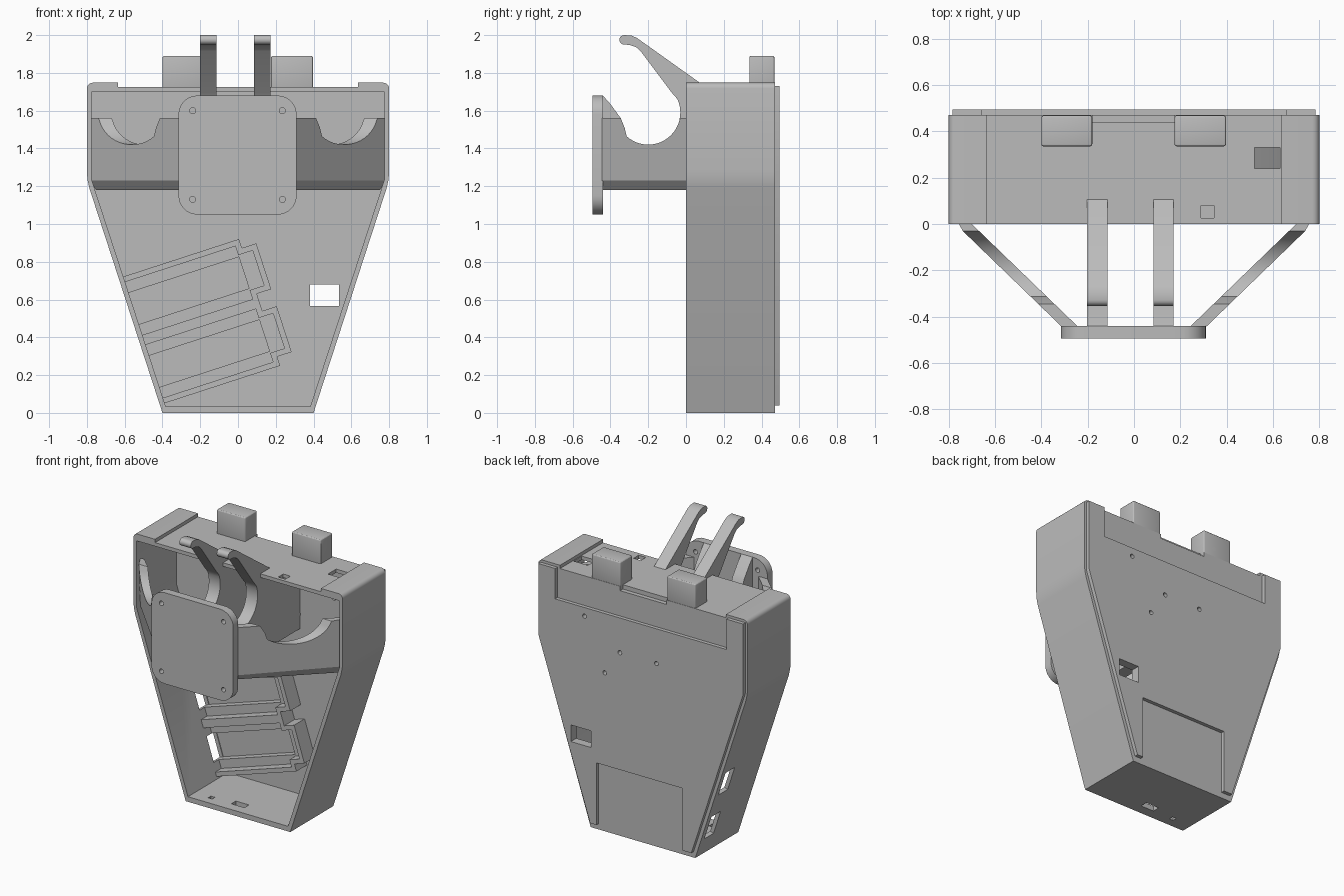
import bpy, bmesh, math
from mathutils import Vector

cube = bpy.data.objects.get("Cube")
if cube:
    bpy.data.objects.remove(cube, do_unlink=True)

grey = bpy.data.materials.new("plain_grey")
grey.use_nodes = True
grey.diffuse_color = (0.5, 0.5, 0.5, 1)
grey.node_tree.nodes["Principled BSDF"].inputs["Base Color"].default_value = (0.5, 0.5, 0.5, 1)


def along_y(p, t):
    return Vector((p[0], t, p[1]))


def along_x(p, t):
    return Vector((t, p[0], p[1]))


# Local frame of the slanted side wall: u points inward, v runs up the wall
TILT = math.atan2(0.4, 1.23)


def along_wall(p, t):
    c, s = math.cos(TILT), math.sin(TILT)
    return Vector((-0.4 + p[0] * c - p[1] * s, t, p[0] * s + p[1] * c))


def prism(name, pts, a, b, place=along_y):
    """Extrude a 2D outline between two depths; place() maps it to 3D."""
    bm = bmesh.new()
    ends = [[bm.verts.new(place(p, t)) for p in pts] for t in (a, b)]
    bm.faces.new(ends[0])
    bm.faces.new(ends[1][::-1])
    n = len(pts)
    for i in range(n):
        j = (i + 1) % n
        bm.faces.new((ends[0][i], ends[1][i], ends[1][j], ends[0][j]))
    bmesh.ops.recalc_face_normals(bm, faces=bm.faces)
    mesh = bpy.data.meshes.new(name)
    bm.to_mesh(mesh)
    bm.free()
    mesh.materials.append(grey)
    obj = bpy.data.objects.new(name, mesh)
    bpy.context.collection.objects.link(obj)
    return obj


def rect(x0, x1, z0, z1):
    return [(x0, z0), (x1, z0), (x1, z1), (x0, z1)]


def arc(cx, cz, r, start, end, steps):
    angles = [math.radians(start + (end - start) * i / steps) for i in range(steps + 1)]
    return [(cx + r * math.cos(a), cz + r * math.sin(a)) for a in angles]


def disc(x, z, r):
    return arc(x, z, r, 0, 337.5, 15)


def mirrored(half):
    """Complete a right-hand half outline with its mirror image."""
    return half + [(-x, z) for x, z in reversed(half)]


def apply(obj, mod):
    with bpy.context.temp_override(object=obj, active_object=obj):
        bpy.ops.object.modifier_apply(modifier=mod.name)


def cut(targets, cutter):
    cutter.hide_render = True
    for obj in targets:
        mod = obj.modifiers.new("cut", "BOOLEAN")
        mod.operation = "DIFFERENCE"
        mod.solver = "EXACT"
        mod.object = cutter
        apply(obj, mod)
    bpy.data.objects.remove(cutter, do_unlink=True)


def bevel(obj, width):
    mod = obj.modifiers.new("bevel", "BEVEL")
    mod.width = width
    mod.segments = 3
    apply(obj, mod)


# Housing: tapered open-front box with raised top corners
outline = mirrored([(0.4, 0), (0.787, 1.19), (0.797, 1.235), (0.8, 1.28)]
                   + arc(0.77, 1.718, 0.03, 0, 90, 5) + [(0.635, 1.748), (0.635, 1.725)])
housing = prism("housing", outline, 0, 0.47)
inner = mirrored([(0.383, 0.035), (0.775, 1.235), (0.775, 1.70)])
cut([housing], prism("cavity", inner, -0.1, 0.435))

# Back plate with a shallow panel opening below and a wide notch at the top
back = ([(0.34, 0.04), (0.387, 0.04), (0.783, 1.24), (0.783, 1.73), (0.655, 1.73), (0.655, 1.52)]
        + [(-0.655, 1.52), (-0.655, 1.73), (-0.783, 1.73), (-0.783, 1.24), (-0.387, 0.04)]
        + [(-0.32, 0.04), (-0.32, 0.47), (0.34, 0.47)])
back_plate = prism("back_plate", back, 0.46, 0.495)

# Openings through the back
cut([housing, back_plate], prism("window", rect(0.38, 0.535, 0.565, 0.68), 0.3, 0.6))
for x, z in [(0.43, 1.46), (0.16, 1.28), (-0.12, 1.28), (0.275, 1.11)]:
    cut([housing, back_plate], prism("screw_hole", disc(x, z, 0.015), 0.3, 0.6))

# Openings through the top and the floor: x range, y range, z range
for x0, x1, y0, y1, z0, z1 in [
        (0.52, 0.63, 0.24, 0.33, 1.6, 1.8), (0.29, 0.345, 0.025, 0.08, 1.6, 1.8),
        (-0.18, 0.175, 0.44, 0.48, 1.695, 1.8),
        (-0.1, 0.0, 0.07, 0.12, -0.1, 0.1), (-0.27, -0.24, 0.06, 0.09, -0.1, 0.1)]:
    cut([housing], prism("opening", rect(x0, x1, z0, z1), y0, y1))

# Tabs on the top rear edge
for side, x0, x1 in [("right", -0.4, -0.18), ("left", 0.175, 0.397)]:
    tab = prism(side + "_top_tab", rect(x0, x1, 1.70, 1.89), 0.335, 0.468)
    bevel(tab, 0.01)

# Front plate with rounded corners and four screw holes
R = 0.1
corners = []
for x, z, start in [(0.21, 1.58, 0), (-0.215, 1.58, 90), (-0.215, 1.15, 180), (0.21, 1.15, 270)]:
    corners += arc(x, z, R, start, start + 90, 8)
front_plate = prism("front_plate", corners, -0.495, -0.44)
for x in (-0.24, 0.235):
    for z in (1.13, 1.60):
        cut([front_plate], prism("plate_hole", disc(x, z, 0.016), -0.6, -0.3))

# Cradle curve shared by the hooks and the arms (y, z)
flare = [(-0.44, 1.68), (-0.40, 1.635), (-0.36, 1.58), (-0.345, 1.56), (-0.325, 1.51)]
scoop = flare + arc(-0.2, 1.59, 0.17, 228, 385, 20)

# Hooks: ribs from the front plate to the back wall, each with a curled tip
tip = [(-0.075, 1.695), (-0.24, 1.915), (-0.265, 1.937), (-0.30, 1.948)]
tip += arc(-0.328, 1.975, 0.025, 270, 90, 8)
tip += [(-0.29, 1.998), (-0.26, 1.985), (0.105, 1.725), (0.12, 1.71), (0.44, 1.71)]
hook = scoop + tip + [(0.44, 1.18), (-0.45, 1.18), (-0.45, 1.68)]
for side, x0 in [("right", -0.202), ("left", 0.084)]:
    prism(side + "_hook", hook, x0, x0 + 0.087, along_x)

# Diagonal side arms: cradle outline sheared outwards, with a bevelled lower edge
arm = [(-0.455, 1.56)] + [p for p in scoop if p[1] <= 1.561]
arm += [(-0.03, 1.56), (0.05, 1.56), (0.05, 1.18), (-0.455, 1.18)]
for side, sign in [("right", -1), ("left", 1)]:
    def sheared(p, t, sign=sign):
        y, z = p
        x = 0.77 + 1.034 * y - (1 - t) * 0.07
        rise = 0.05 * t if z < 1.2 else 0
        return Vector((sign * min(x, 0.782), y, z + rise))
    prism(side + "_arm", arm, 0, 1, sheared)

# Two tilted tray holders on the inside of the back wall
for name, v in [("lower", 0.045), ("upper", 0.395)]:
    parts = [
        ("rail_bottom", 0.02, 0.67, 0.0, 0.03, 0.32),
        ("rail_top", 0.02, 0.67, 0.325, 0.355, 0.32),
        ("end_wall", 0.72, 0.75, 0.05, 0.305, 0.32),
        ("jog_bottom", 0.64, 0.75, 0.05, 0.08, 0.32),
        ("jog_top", 0.64, 0.75, 0.275, 0.305, 0.32),
        ("corner_bottom", 0.64, 0.67, 0.0, 0.08, 0.32),
        ("corner_top", 0.64, 0.67, 0.275, 0.355, 0.32),
        ("ledge_bottom", 0.02, 0.65, 0.03, 0.09, 0.385),
        ("ledge_top", 0.02, 0.65, 0.265, 0.325, 0.385),
        ("ledge_end", 0.64, 0.72, 0.08, 0.275, 0.385)]
    for part, u0, u1, v0, v1, y in parts:
        prism(f"{name}_holder_{part}", rect(u0, u1, v + v0, v + v1), y, 0.44, along_wall)
    slot = rect(-0.1, 0.1, v + 0.09, v + 0.265)
    cut([housing], prism("side_slot", slot, 0.33, 0.43, along_wall))

# Smooth the curved surfaces, keep the edges sharp
bpy.ops.object.select_all(action="DESELECT")
for obj in bpy.context.scene.objects:
    if obj.type == "MESH":
        obj.select_set(True)
        bpy.context.view_layer.objects.active = obj
bpy.ops.object.shade_smooth_by_angle(angle=math.radians(25))
